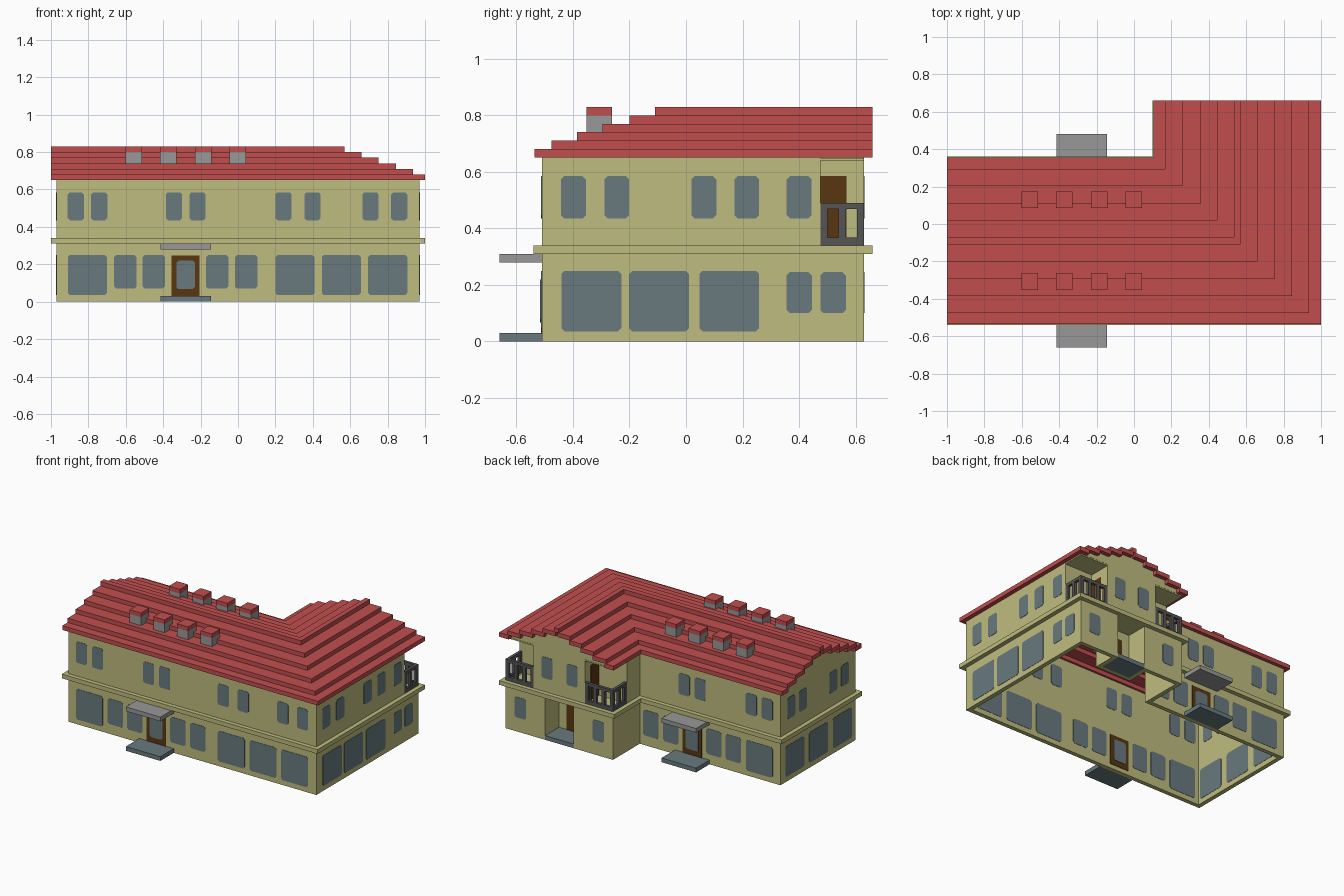
import bpy, bmesh

if "Cube" in bpy.data.objects:
    bpy.data.objects.remove(bpy.data.objects["Cube"])


def material(name, rgb):
    m = bpy.data.materials.new(name)
    m.use_nodes = True
    m.diffuse_color = (*rgb, 1)
    m.node_tree.nodes["Principled BSDF"].inputs["Base Color"].default_value = (*rgb, 1)
    return m


WALL = material("olive plaster", (0.515, 0.503, 0.209))
RED = material("red tile", (0.539, 0.076, 0.076))
GREY = material("light grey stone", (0.314, 0.314, 0.314))
BLUE = material("blue grey", (0.138, 0.195, 0.209))
BROWN = material("brown wood", (0.102, 0.037, 0.005))
DARK = material("dark grey metal", (0.091, 0.091, 0.091))


def prism(bm, pts, axis, lo, hi):
    """Extrude a 2D outline along an axis from lo to hi."""
    place = {"x": lambda u, v, w: (w, u, v),
             "y": lambda u, v, w: (u, w, v),
             "z": lambda u, v, w: (u, v, w)}[axis]
    a = [bm.verts.new(place(u, v, lo)) for u, v in pts]
    b = [bm.verts.new(place(u, v, hi)) for u, v in pts]
    bm.faces.new(a)
    bm.faces.new(b)
    for i in range(len(pts)):
        j = (i + 1) % len(pts)
        bm.faces.new((a[i], a[j], b[j], b[i]))


def box(bm, x0, x1, y0, y1, z0, z1):
    prism(bm, [(x0, y0), (x1, y0), (x1, y1), (x0, y1)], "z", z0, z1)


def inset(poly, t):
    """Offset a counter-clockwise right-angled outline inwards by t."""
    out = []
    for i, (x, y) in enumerate(poly):
        (px, py), (nx, ny) = poly[i - 1], poly[(i + 1) % len(poly)]
        sx = sy = 0
        for dx, dy in ((x - px, y - py), (nx - x, ny - y)):
            if abs(dx) > abs(dy):
                sy = 1 if dx > 0 else -1
            else:
                sx = -1 if dy > 0 else 1
        out.append((x + sx * t, y + sy * t))
    return out


def ring(bm, poly, t, z0, z1):
    """Hollow wall following an outline."""
    inner, n = inset(poly, t), len(poly)
    loops = [[bm.verts.new((x, y, z)) for x, y in p]
             for p, z in ((poly, z0), (poly, z1), (inner, z1), (inner, z0))]
    for k in range(4):
        a, b = loops[k], loops[(k + 1) % 4]
        for i in range(n):
            j = (i + 1) % n
            bm.faces.new((a[i], a[j], b[j], b[i]))


def finish(bm, name, mat):
    bmesh.ops.recalc_face_normals(bm, faces=bm.faces)
    me = bpy.data.meshes.new(name)
    bm.to_mesh(me)
    bm.free()
    me.materials.append(mat)
    ob = bpy.data.objects.new(name, me)
    bpy.context.collection.objects.link(ob)
    return ob


T = 0.03                                   # wall thickness and roof step
XL, XR, YF, YM, YB, XI, YR = -0.97, 0.97, -0.51, 0.33, 0.63, 0.13, 0.475

# Walls: ground floor with entrance recess, upper floor with corner balconies
bm = bmesh.new()
ring(bm, [(XL, YF), (XR, YF), (XR, YB), (0.66, YB), (0.66, YR), (0.44, YR),
          (0.44, YB), (XI, YB), (XI, YM), (XL, YM)], T, 0, 0.31)
finish(bm, "ground_floor_walls", WALL)
bm = bmesh.new()
ring(bm, [(XL, YF), (XR, YF), (XR, YR), (0.75, YR), (0.75, YB), (0.35, YB),
          (0.35, YR), (XI, YR), (XI, YM), (XL, YM)], T, 0.34, 0.65)
finish(bm, "upper_floor_walls", WALL)
bm = bmesh.new()
ell = [(XL, YF), (XR, YF), (XR, YB), (XI, YB), (XI, YM), (XL, YM)]
ring(bm, inset(ell, -T), 2 * T, 0.31, 0.34)
finish(bm, "floor_band", WALL)
bm = bmesh.new()
box(bm, 0.44, 0.66, YR - T, 0.60, 0.31, 0.339)
for x0, x1 in ((XI, 0.35), (0.75, XR)):
    box(bm, x0, x1, YR - T, 0.60, 0.311, 0.339)
    box(bm, x0, x1, YR - T, YB, 0.64, 0.649)
finish(bm, "balcony_floors_and_ceilings", WALL)

# Stepped roof: mitred L strips, one pair per course, and a ridge cap
front = [-0.535, -0.475, -0.385, -0.295, -0.20, -0.11]
right = [1.0, 0.935, 0.845, 0.75, 0.66, 0.57]
back = [0.355, 0.295, 0.205, 0.11, 0.02, -0.07]
left = [0.105, 0.165, 0.26, 0.355, 0.445, 0.535]
L, B, LAP = -1.0, 0.66, 0.01
bm = bmesh.new()
for k in range(5):
    z = 0.65 + T * k
    for xs, ys, s in ((right, front, -1), (left, back, 1)):
        x0, y0, x1, y1 = xs[k], ys[k], xs[k + 1] + s * LAP, ys[k + 1] - s * LAP
        prism(bm, [(L, y0), (x0, y0), (x0, B), (x1, B), (x1, y1), (L, y1)], "z", z, z + T)
prism(bm, [(L, front[5]), (right[5], front[5]), (right[5], B), (left[5], B),
           (left[5], back[5]), (L, back[5])], "z", 0.80, 0.83)
finish(bm, "stepped_roof", RED)


# Stepped gable walls under the open roof ends
def gable(name, lows, highs, axis, lo, hi):
    bm = bmesh.new()
    up, down = [], []
    for k in range(5):
        for z in (0.65 + T * k, 0.65 + T * (k + 1)):
            up.append((lows[k + 1], z))
            down.append((highs[k + 1], z))
    prism(bm, up + down[::-1], axis, lo, hi)
    finish(bm, name, WALL)


gable("side_gable", front, back, "x", XL, XL + T)
gable("wing_gable", left, right, "y", YB - T, YB)

# Chimneys with tiled caps
for name, mat, z0, z1 in (("chimneys", GREY, 0.70, 0.80), ("chimney_caps", RED, 0.80, 0.83)):
    bm = bmesh.new()
    for i in range(4):
        x = -0.557 + 0.185 * i
        for y in (-0.307, 0.13):
            box(bm, x - 0.044, x + 0.044, y - 0.045, y + 0.045, z0, z1)
    finish(bm, name, mat)

# Canopies and doorsteps
for name, y0, y1 in (("front", -0.66, YF), ("back", YM, 0.48)):
    for part, mat, z0 in (("canopy", GREY, 0.28), ("step", BLUE, 0)):
        bm = bmesh.new()
        box(bm, -0.415, -0.145, y0, y1, z0, z0 + 0.03)
        finish(bm, name + "_" + part, mat)
bm = bmesh.new()
box(bm, 0.44, 0.66, YR, YB, 0, 0.03)
finish(bm, "recess_step", BLUE)


# Panes set through the walls, with clipped corners
def pane(bm, axis, wall, inward, a, b, z0, z1, c=0.012, e=0.002):
    pts = [(a + c, z0), (b - c, z0), (b, z0 + c), (b, z1 - c),
           (b - c, z1), (a + c, z1), (a, z1 - c), (a, z0 + c)]
    if not c:
        pts = [(a, z0), (b, z0), (b, z1), (a, z1)]
    lo, hi = sorted((wall - inward * e, wall + inward * (T + e)))
    prism(bm, pts, axis, lo, hi)


BIG, MID, LOW, TOP = (0.035, 0.25), (0.07, 0.25), (0.10, 0.245), (0.435, 0.585)
# name, axis, wall position, inward direction, [(centre list, width, heights)]
sides = [
    ("front_windows", "y", YF, 1, [
        ([-0.805, 0.305, 0.553, 0.80], 0.21, BIG),
        ([-0.602, -0.45, -0.112, 0.043], 0.12, MID),
        ([-0.867, -0.742, -0.342, -0.217, 0.243, 0.398, 0.708, 0.862], 0.087, TOP)]),
    ("left_side_windows", "x", XR, -1, [
        ([-0.335, -0.095, 0.153], 0.212, BIG),
        ([0.40, 0.52], 0.09, LOW),
        ([-0.398, -0.245, 0.063, 0.215, 0.40], 0.088, TOP)]),
    ("right_side_windows", "x", XL, 1, [
        ([-0.36, -0.095, 0.17], 0.21, BIG),
        ([-0.39, -0.26, 0.08, 0.21], 0.087, TOP)]),
    ("back_windows", "y", YM, -1, [
        ([-0.805], 0.21, BIG),
        ([-0.602, -0.45, -0.112, 0.043], 0.12, MID),
        ([-0.867, -0.742, -0.342, -0.217], 0.087, TOP)]),
    ("wing_windows", "y", YB, -1, [
        ([0.245, 0.855], 0.09, LOW),
        ([0.45, 0.645], 0.087, TOP)]),
]
for name, axis, wall, inward, groups in sides:
    bm = bmesh.new()
    for centres, w, (z0, z1) in groups:
        for c in centres:
            pane(bm, axis, wall, inward, c - w / 2, c + w / 2, z0, z1)
    finish(bm, name, BLUE)

# Glazed doors under the canopies
for name, wall, inward in (("front_door", YF, 1), ("back_door", YM, -1)):
    bm = bmesh.new()
    pane(bm, "y", wall, inward, -0.355, -0.205, 0.03, 0.247, 0, 0.003)
    finish(bm, name, BROWN)
    bm = bmesh.new()
    pane(bm, "y", wall, inward, -0.33, -0.23, 0.067, 0.22, 0.012, 0.006)
    finish(bm, name + "_glass", BLUE)

# Plain wooden doors: recess entrance and both balconies
bm = bmesh.new()
pane(bm, "y", YR, -1, 0.50, 0.60, 0.03, 0.25, 0)
finish(bm, "recess_door", BROWN)
bm = bmesh.new()
pane(bm, "x", 0.75, -1, YR, 0.567, 0.34, 0.585, 0)
pane(bm, "x", 0.35, 1, YR, 0.567, 0.34, 0.585, 0)
finish(bm, "balcony_doors", BROWN)


# Balcony railings: rails plus posts on two sides of each corner
def railing(bm, axis, a, b, lo, hi, gaps):
    def bar(u0, u1, z0, z1):
        prism(bm, [(u0, z0), (u1, z0), (u1, z1), (u0, z1)], axis, lo, hi)
    bar(a, b, 0.34, 0.367)
    bar(a, b, 0.468, 0.49)
    post = 0.025
    step = (b - a - post) / gaps
    for i in range(gaps + 1):
        bar(a + i * step, a + i * step + post, 0.367, 0.468)


for name, x0, x1, xo in (("right_railing", XI, 0.35, XI), ("left_railing", 0.75, XR, XR - 0.02)):
    bm = bmesh.new()
    railing(bm, "y", x0, x1, YB - 0.02, YB, 3)
    railing(bm, "x", YR, YB, xo, xo + 0.02, 2)
    finish(bm, name, DARK)
